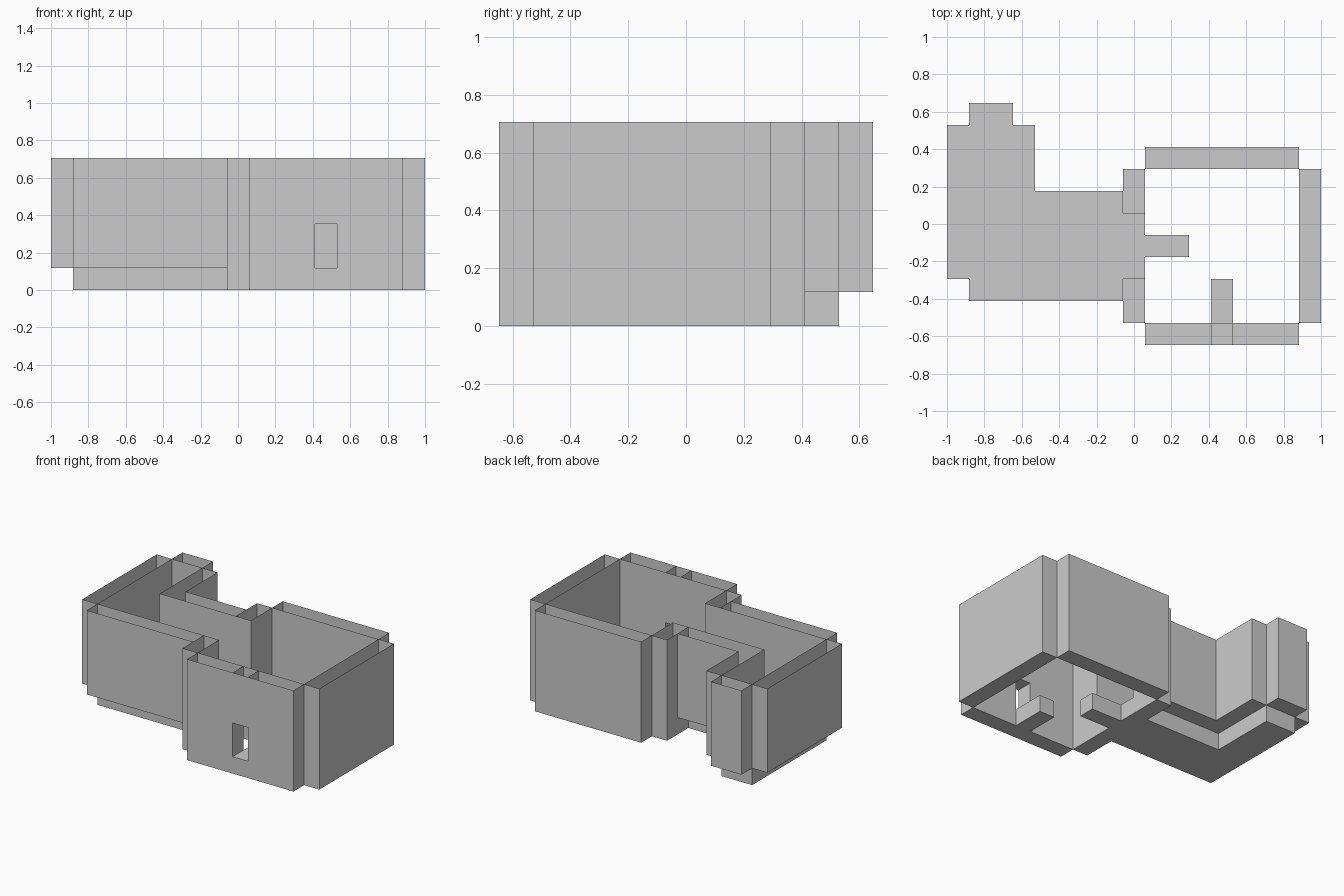
import bpy, bmesh

if "Cube" in bpy.data.objects:
    bpy.data.objects.remove(bpy.data.objects["Cube"])

U = 2 / 17  # one tile


def pos(x, y, z):
    return (x * U - 1, (y - 5.5) * U, z * U)


def finish(name, bm):
    mesh = bpy.data.meshes.new(name)
    bm.to_mesh(mesh)
    bm.free()
    ob = bpy.data.objects.new(name, mesh)
    bpy.context.collection.objects.link(ob)
    return ob


def prism(name, pts, z0, z1, top=True):
    """Upright extrusion of a counter-clockwise outline, top optional."""
    bm = bmesh.new()
    lo = [bm.verts.new(pos(x, y, z0)) for x, y in pts]
    hi = [bm.verts.new(pos(x, y, z1)) for x, y in pts]
    n = len(pts)
    for i in range(n):
        j = (i + 1) % n
        bm.faces.new((lo[i], lo[j], hi[j], hi[i]))
    bm.faces.new(lo[::-1])
    if top:
        bm.faces.new(hi)
    return finish(name, bm)


def rect(x0, x1, y0, y1):
    return [(x0, y0), (x1, y0), (x1, y1), (x0, y1)]


# Raised floor: L-shaped room, doorway and step into the lower room
prism("raised_floor", [(1, 3), (9, 3), (9, 4), (11, 4), (11, 5), (9, 5),
                       (9, 6), (3, 6), (3, 10), (1, 10)], 0, 1)
# Step under the window
prism("window_step", rect(12, 13, 1, 3), 0, 1)

# Upper room walls, hollow with open tops
prism("left_wall", rect(0, 1, 3, 10), 1, 6, False)
prism("corridor_front_wall", rect(1, 8, 2, 3), 1, 6, False)
prism("alcove_back_wall", rect(1, 3, 10, 11), 1, 6, False)
prism("corner_wall", [(3, 6), (8, 6), (8, 7), (4, 7), (4, 10), (3, 10)], 1, 6, False)

# Lower room walls
prism("divider_front", rect(8, 9, 1, 3), 0, 6, False)
prism("divider_back", rect(8, 9, 6, 8), 0, 6, False)
prism("right_wall", rect(16, 17, 1, 8), 0, 6, False)
prism("back_wall", rect(9, 16, 8, 9), 0, 6, False)

# Front wall with a window opening
bm = bmesh.new()


def quad(*pts):
    bm.faces.new([bm.verts.new(pos(*p)) for p in pts])


def level(x0, x1, z, up):
    p = [(x0, 0, z), (x1, 0, z), (x1, 1, z), (x0, 1, z)]
    quad(*(p if up else p[::-1]))


spans = [(9, 12), (12, 13), (13, 16)]
layers = [(0, 1), (1, 3), (3, 6)]
for k, (z0, z1) in enumerate(layers):
    for i, (x0, x1) in enumerate(spans):
        if (i, k) != (1, 1):
            quad((x0, 0, z0), (x1, 0, z0), (x1, 0, z1), (x0, 0, z1))
            quad((x1, 1, z0), (x0, 1, z0), (x0, 1, z1), (x1, 1, z1))
    for x in (9, 12, 13, 16):
        if k == 0 and x in (12, 13):
            continue
        p = [(x, 0, z0), (x, 1, z0), (x, 1, z1), (x, 0, z1)]
        quad(*(p if x in (12, 16) else p[::-1]))
for x0, x1 in spans:
    level(x0, x1, 0, False)
level(12, 13, 1, True)
level(12, 13, 3, False)
bmesh.ops.remove_doubles(bm, verts=bm.verts, dist=1e-4)
finish("front_window_wall", bm)
